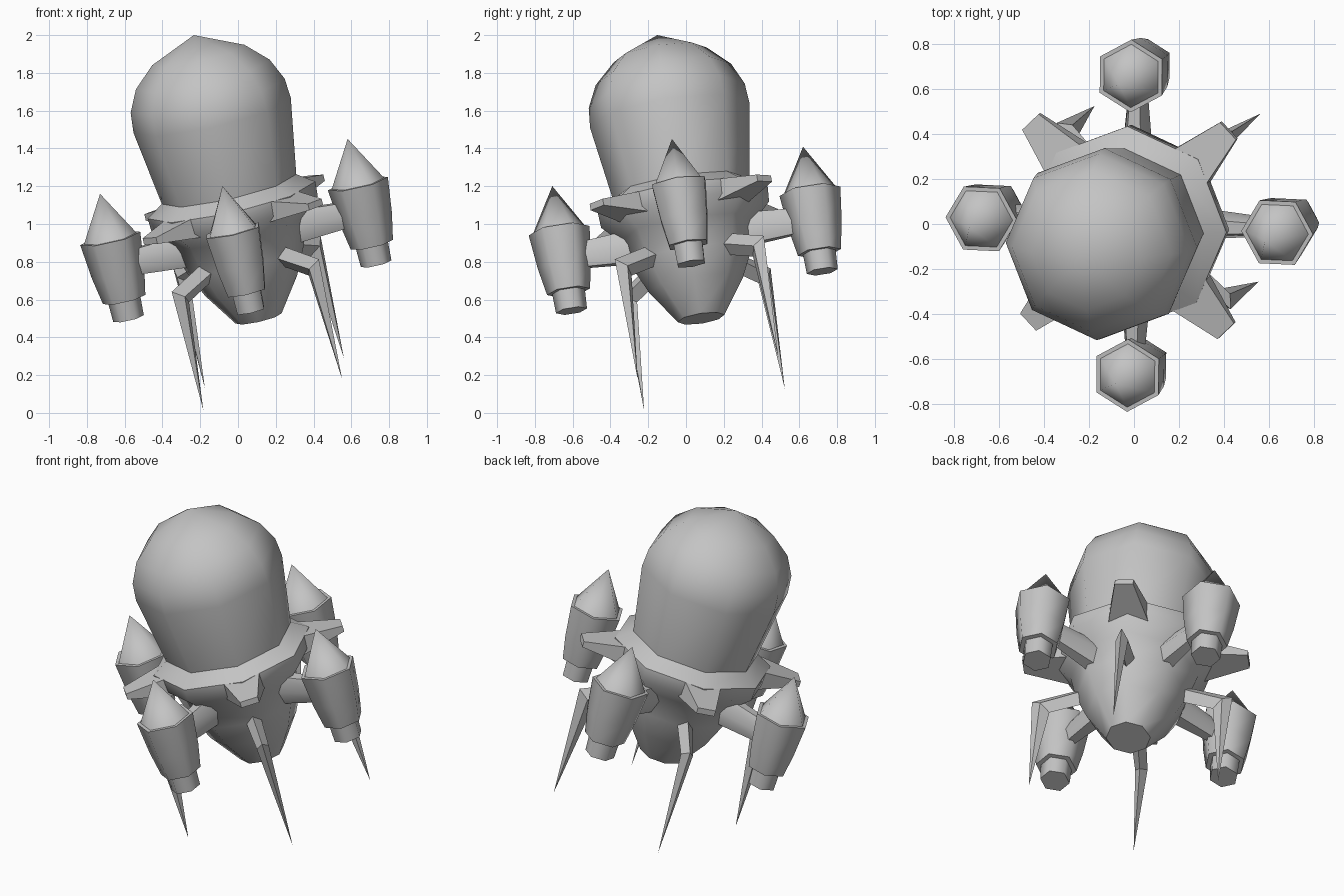
import bpy, bmesh
from math import sin, cos, pi, radians
from mathutils import Matrix, Vector

if "Cube" in bpy.data.objects:
    bpy.data.objects.remove(bpy.data.objects["Cube"])

grey = bpy.data.materials.new("plain_grey")
grey.use_nodes = True
shade = (0.55, 0.55, 0.55, 1)
grey.diffuse_color = shade
grey.node_tree.nodes["Principled BSDF"].inputs["Base Color"].default_value = shade

# Leaning frame that carries the whole model: columns are side, back, up
side = Vector((0.975, -0.045, 0.216)).normalized()
up = side.cross(Vector((0.015, 0.988, 0.156))).normalized()
back = up.cross(side)
LEAN = Matrix.Translation((0.109, 0.08, 0.5)) @ Matrix((side, back, up)).transposed().to_4x4()


def loft(name, sections, turn=0, smooth=50):
    """Skin a row of equal-length cross-sections and cap both ends."""
    bm = bmesh.new()
    rings = [[bm.verts.new(p) for p in s] for s in sections]
    n = len(rings[0])
    for a, b in zip(rings, rings[1:]):
        for i in range(n):
            j = (i + 1) % n
            bm.faces.new((a[i], a[j], b[j], b[i]))
    bm.faces.new(rings[0])
    bm.faces.new(rings[-1])
    bmesh.ops.remove_doubles(bm, verts=bm.verts, dist=0.0005)
    bmesh.ops.recalc_face_normals(bm, faces=bm.faces)
    mesh = bpy.data.meshes.new(name)
    bm.to_mesh(mesh)
    bm.free()
    mesh.materials.append(grey)
    mesh.transform(LEAN @ Matrix.Rotation(radians(turn), 4, 'Z'))
    obj = bpy.data.objects.new(name, mesh)
    bpy.context.collection.objects.link(obj)
    bpy.ops.object.select_all(action='DESELECT')
    obj.select_set(True)
    bpy.context.view_layer.objects.active = obj
    bpy.ops.object.shade_smooth_by_angle(angle=radians(smooth))


def lathe(profile, sides, offset=0):
    """Rings from (radius, height) pairs about an axis moved outward."""
    return [[(offset + r * cos(2 * pi * i / sides), r * sin(2 * pi * i / sides), h)
             for i in range(sides)] for r, h in profile]


def diamond(outer, inner, half):
    """Four-sided section between an outer and an inner (radius, height) point."""
    r, h = (outer[0] + inner[0]) / 2, (outer[1] + inner[1]) / 2
    return [(outer[0], 0, outer[1]), (r, half, h), (inner[0], 0, inner[1]), (r, -half, h)]


def plate(r, half, low, high):
    return [(r, -half, low), (r, half, low), (r, half, high), (r, -half, high)]


def oval(r, half, tall, mid):
    return [(r, half * cos(i * pi / 3), mid + tall * sin(i * pi / 3)) for i in range(6)]


# Domed hull, flared collar and tapering belly
loft("hull", lathe([(0, 0), (0.125, 0), (0.25, 0.18), (0.32, 0.33), (0.36, 0.48),
                    (0.45, 0.57), (0.455, 0.65), (0.365, 0.71), (0.427, 1.115),
                    (0.418, 1.223), (0.363, 1.34), (0.25, 1.447), (0, 1.556)], 8))

for n in range(4):
    # Pods on struts at the four sides
    turn = n * 90
    loft(f"strut_{n}", [oval(0.3, 0.07, 0.1, 0.44), oval(0.62, 0.04, 0.075, 0.44)], turn)
    loft(f"pod_body_{n}", lathe([(0.115, 0.255), (0.142, 0.4), (0.163, 0.59)], 6, 0.672), turn, 65)
    loft(f"pod_nozzle_{n}", lathe([(0.083, 0.15), (0.088, 0.27)], 6, 0.672), turn, 65)
    loft(f"pod_nose_{n}", lathe([(0.145, 0.585), (0, 0.835)], 6, 0.672), turn, 65)

    # Fins and spiked legs on the diagonals
    turn += 45
    loft(f"fin_{n}", [plate(0.36, 0.115, 0.54, 0.66), plate(0.635, 0.052, 0.58, 0.615)], turn, 30)
    loft(f"leg_{n}", [diamond((0.26, 0.4), (0.26, 0.28), 0.045),
                      diamond((0.565, 0.3), (0.46, 0.215), 0.035),
                      diamond((0.533, -0.36), (0.533, -0.36), 0)], turn, 30)
